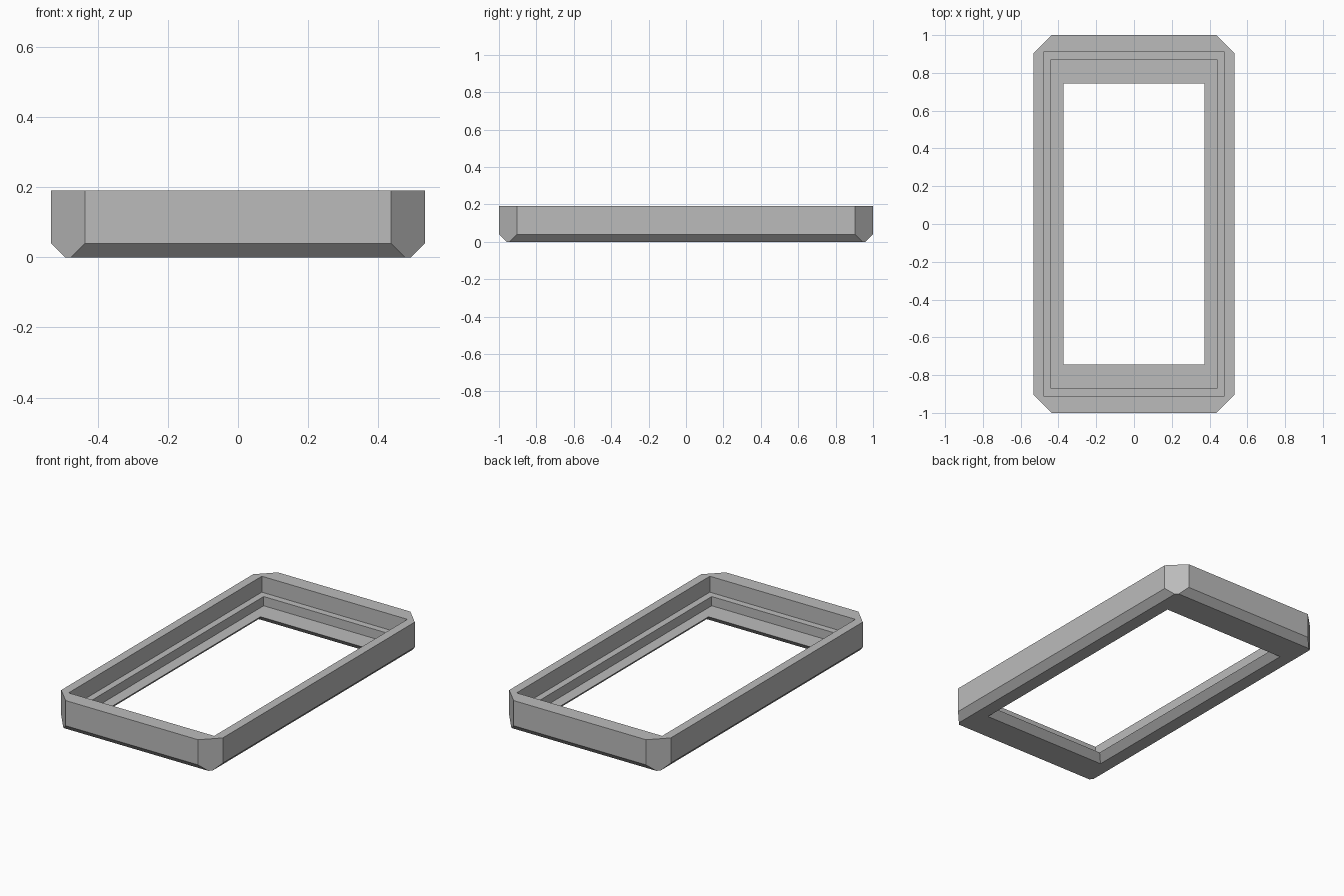
import bpy, bmesh

if "Cube" in bpy.data.objects:
    bpy.data.objects.remove(bpy.data.objects["Cube"])

GREY = bpy.data.materials.new("plain grey")
GREY.diffuse_color = (0.5, 0.5, 0.5, 1.0)
GREY.use_nodes = True
GREY.node_tree.nodes["Principled BSDF"].inputs["Base Color"].default_value = GREY.diffuse_color

CORNER = 1.437  # |x| + |y| on the vertical corner cuts


def loop(bm, x, y, z):
    """Rectangle ring of eight points; corners beyond the corner cut are trimmed."""
    cut = max(x + y - CORNER, 0.0)
    quarter = [(x, y - cut), (x - cut, y)]
    pts = []
    for sx, sy in ((1, 1), (-1, 1), (-1, -1), (1, -1)):
        pair = quarter if sx * sy > 0 else quarter[::-1]
        pts += [(sx * px, sy * py, z) for px, py in pair]
    return [bm.verts.new(p) for p in pts]


# Cross-section as (half width, half length, height), going round the frame
SECTION = [
    (0.533, 1.000, 0.190),  # outer top rim
    (0.533, 1.000, 0.040),  # outer wall foot
    (0.493, 0.960, 0.000),  # bottom outer bevel
    (0.413, 0.785, 0.000),  # bottom inner edge
    (0.373, 0.745, 0.040),  # undercut opening lip
    (0.440, 0.870, 0.036),  # floor
    (0.440, 0.870, 0.095),  # ledge inner edge
    (0.480, 0.910, 0.095),  # ledge outer edge
    (0.480, 0.910, 0.190),  # inner top rim
]
SECTION[5] = (0.440, 0.870, 0.040)

# Frame: bridge neighbouring loops all the way round
bm = bmesh.new()
rings = [loop(bm, *s) for s in SECTION]
for a, b in zip(rings, rings[1:] + rings[:1]):
    for i in range(8):
        j = (i + 1) % 8
        bm.faces.new((a[i], a[j], b[j], b[i]))
bmesh.ops.remove_doubles(bm, verts=bm.verts, dist=0.0005)
bmesh.ops.recalc_face_normals(bm, faces=bm.faces)

mesh = bpy.data.meshes.new("frame")
bm.to_mesh(mesh)
bm.free()
mesh.materials.append(GREY)
frame = bpy.data.objects.new("frame", mesh)
bpy.context.collection.objects.link(frame)
